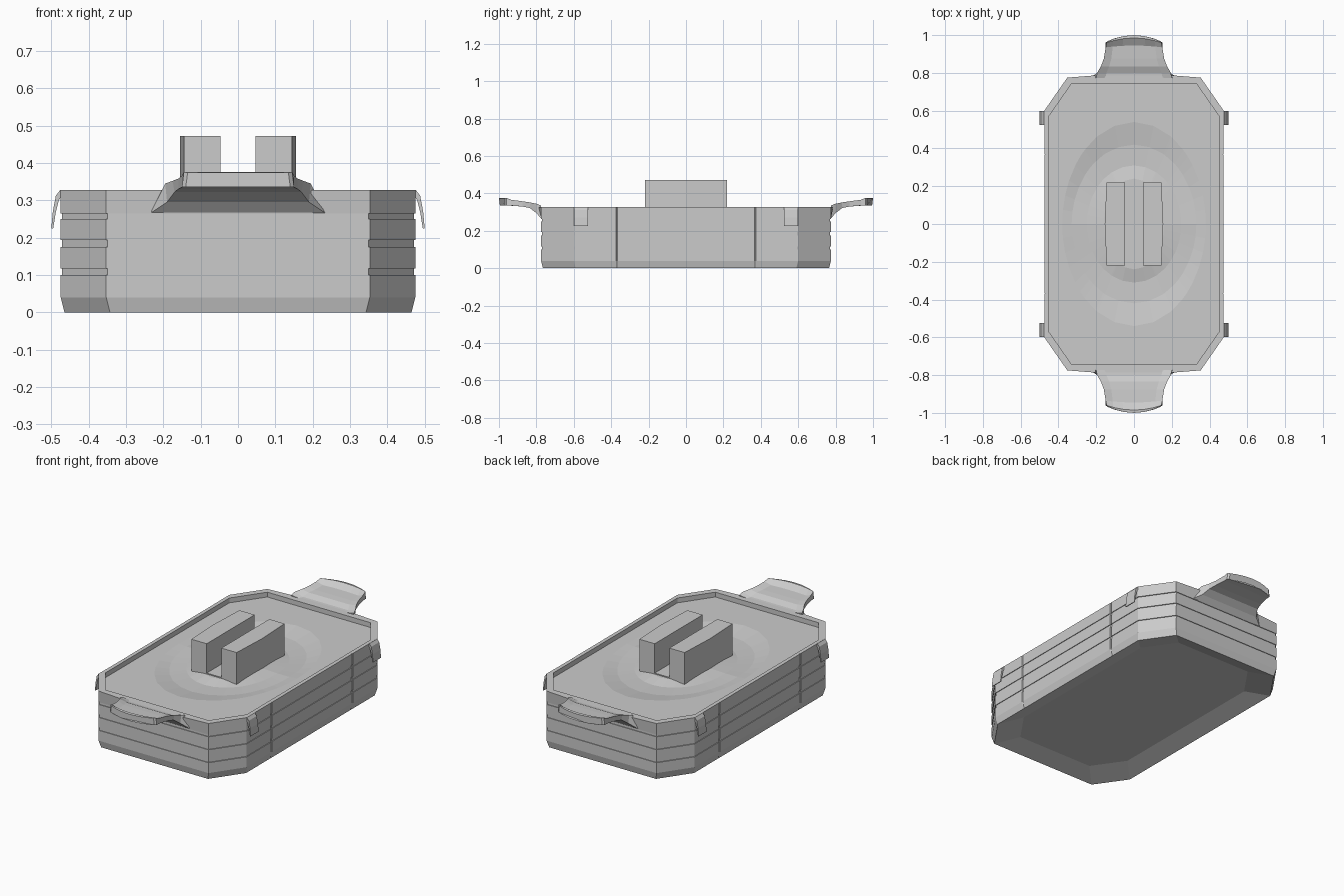
import bpy, bmesh
from math import sin, cos, pi, atan2, hypot

if "Cube" in bpy.data.objects:
    bpy.data.objects.remove(bpy.data.objects["Cube"])


def finish(name, bm):
    bmesh.ops.remove_doubles(bm, verts=bm.verts, dist=1e-5)
    bmesh.ops.recalc_face_normals(bm, faces=bm.faces)
    me = bpy.data.meshes.new(name)
    bm.to_mesh(me)
    bm.free()
    ob = bpy.data.objects.new(name, me)
    bpy.context.collection.objects.link(ob)
    return ob


def loft(name, rings, cap_start=True, cap_end=True):
    bm = bmesh.new()
    rows = [[bm.verts.new(p) for p in r] for r in rings]
    n = len(rows[0])
    for a, b in zip(rows, rows[1:]):
        for i in range(n):
            j = (i + 1) % n
            bm.faces.new((a[i], a[j], b[j], b[i]))
    if cap_start:
        bm.faces.new(rows[0])
    if cap_end:
        bm.faces.new(rows[-1])
    return finish(name, bm)


def outline(hx, hy, z, notch=0.004, bow=0):
    # clipped-corner rectangle with two narrow vertical notches per long side
    side = [(.2, -hy - bow), (hx - .122, -hy), (hx, -hy + .175)]
    for y in (-.37, .37):
        side += [(hx, y - .005), (hx - notch, y), (hx, y + .005)]
    side += [(hx, hy - .175), (hx - .122, hy), (.2, hy + bow)]
    return [(x, y, z) for x, y in side] + [(-x, -y, z) for x, y in side]


# Body: recessed base, base chamfer, three grooves, rim and its inner wall
D = .004
profile = [(.11, .035), (.012, 0), (.01, 0), (0, .04)]
for lo, hi in ((.10, .117), (.175, .194), (.25, .264)):
    profile += [(0, lo), (D, lo), (D, hi), (0, hi)]
rings = [outline(.475 - d, .775 - d, z, 0 if z < .036 else D) for d, z in profile]
rings += [outline(.475, .775, .328, D, .012)]
rings += [outline(.453, .742, .328, 0), outline(.453, .742, .298, 0)]
loft("dish_body", rings, cap_end=False)

# Lid: flat panel with two crescent finger recesses around the grip
HX, HY = .453, .742
angles = [2 * pi * i / 32 for i in range(32)]
angles += [atan2(sy * y, sx * x) % (2 * pi) for sx in (1, -1) for sy in (1, -1)
           for x, y in ((HX, HY - .175), (HX - .122, HY))]
angles.sort()


def edge_radius(a):
    c, s = abs(cos(a)) + 1e-9, abs(sin(a)) + 1e-9
    k = HX / .122 + (HY - .175) / .175
    return min(HX / c, HY / s, k / (c / .122 + s / .175))


lid = [[(edge_radius(a) * cos(a), edge_radius(a) * sin(a), .30) for a in angles]]
for rx, ry, depth in ((.38, .54, 0), (.33, .42, .018), (.25, .31, .02), (.16, .24, .004)):
    ring = []
    for a in angles:
        r = 1 / hypot(cos(a) / rx, sin(a) / ry)
        ring.append((r * cos(a), r * sin(a), .30 - depth * (.2 + .8 * abs(sin(a)))))
    lid.append(ring)
loft("lid", lid, cap_start=False)

for s, side in ((1, "right"), (-1, "left")):
    # Twin upright grip bars with slightly bowed outer sides
    plan = [(.047, -.22), (.145, -.22), (.155, 0), (.145, .22), (.047, .22)]
    loft("lid_grip_" + side, [[(s * x, y, z) for x, y in plan] for z in (.285, .472)])

    # Side clips: thin curved straps
    strap = [(.466, .326), (.476, .328), (.488, .312), (.496, .27), (.50, .225),
             (.495, .225), (.488, .268), (.480, .30), (.470, .315)]
    for e, end in ((1, "back"), (-1, "front")):
        loft(f"clip_{side}_{end}",
             [[(s * x, e * y, z) for x, z in strap] for y in (.525, .598)])

# Grip base joining the two bars
loft("grip_base", [[(x, y, z) for x, y in
                    ((-.1, -.22), (.1, -.22), (.1, .22), (-.1, .22))] for z in (.285, .302)])

# End handles: flared trays with a raised lip, and a gusset onto the body
# rows: y, top half-width, bottom half-width, top z, bottom z, plan bow, tray dip
stations = [(.774, .20, .235, .335, .265, 0, .008), (.80, .195, .19, .345, .295, 0, .016),
            (.835, .175, .17, .352, .322, 0, .008), (.875, .16, .16, .358, .33, 0, .010),
            (.945, .15, .15, .366, .335, .01, .014), (.985, .145, .15, .376, .336, .025, 0),
            (1.0, .135, .14, .374, .335, .032, 0)]
us = (-1, -.75, -.4, 0, .4, .75, 1)
for e, end in ((1, "back"), (-1, "front")):
    rings = []
    for y, wt, wb, zt, zb, bow, dip in stations:
        rings.append([(u * wt, e * (y - bow * u * u), zt - (dip if abs(u) < 1 else 0))
                      for u in us] +
                     [(u * wb, e * (y - bow * u * u), zb) for u in reversed(us)])
    loft("end_handle_" + end, rings)
